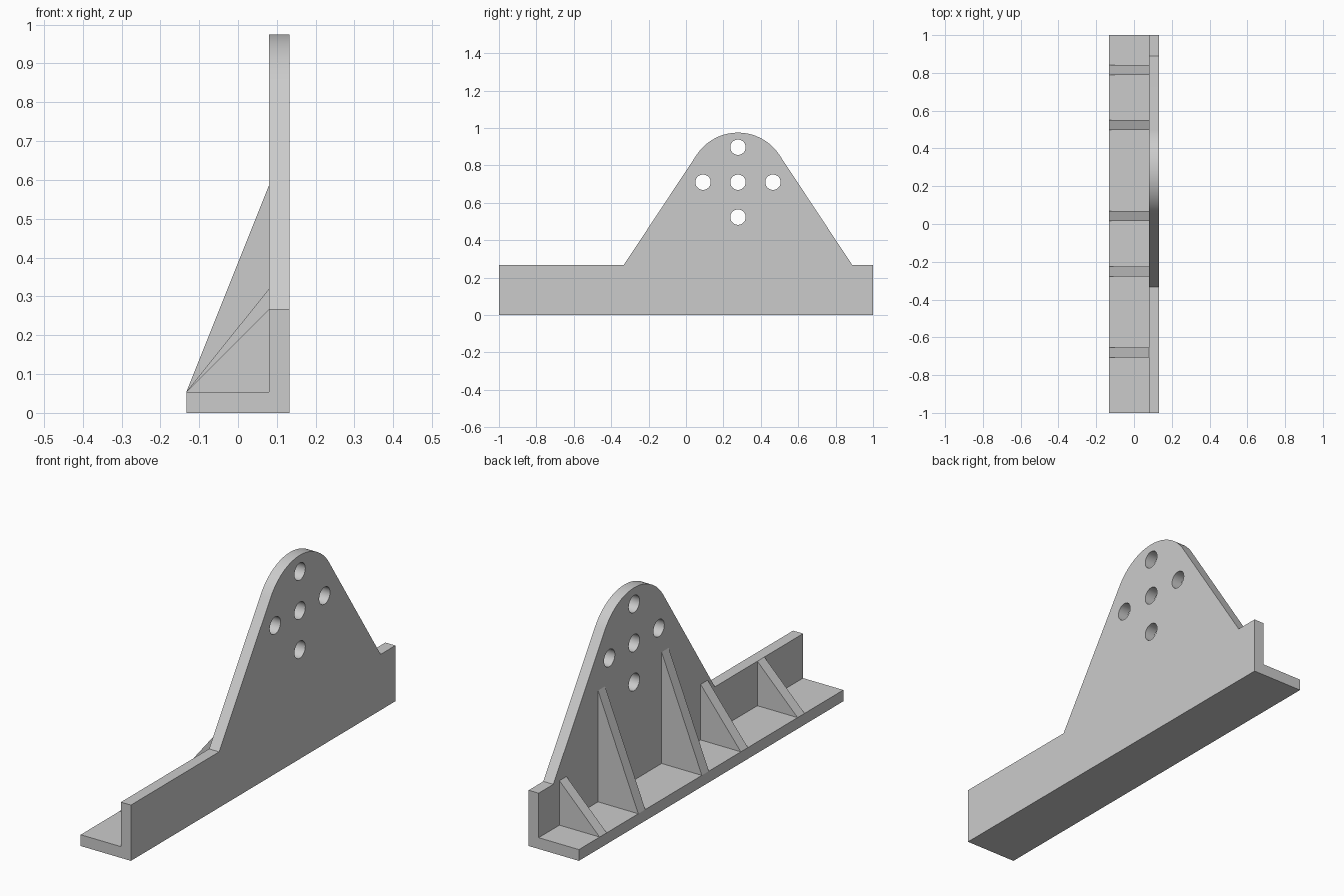
import bpy, bmesh, math
from mathutils import Vector

if "Cube" in bpy.data.objects:
    bpy.data.objects.remove(bpy.data.objects["Cube"], do_unlink=True)

GREY = (0.6, 0.6, 0.6, 1)
mat = bpy.data.materials.new("plain grey")
mat.use_nodes = True
mat.diffuse_color = GREY
mat.node_tree.nodes["Principled BSDF"].inputs["Base Color"].default_value = GREY

HALF_W, WALL_X, BASE_Z, WALL_Z = 0.133, 0.08, 0.054, 0.267
HUB_Y, HUB_Z, HUB_R, FOOT = 0.278, 0.71, 0.265, 0.611


def extrude(name, points, offset):
    """Prism from a closed planar outline and an extrusion vector."""
    bm = bmesh.new()
    face = bm.faces.new([bm.verts.new(p) for p in points])
    result = bmesh.ops.extrude_face_region(bm, geom=[face])
    verts = [g for g in result["geom"] if isinstance(g, bmesh.types.BMVert)]
    bmesh.ops.translate(bm, verts=verts, vec=Vector(offset))
    bmesh.ops.recalc_face_normals(bm, faces=bm.faces)
    mesh = bpy.data.meshes.new(name)
    bm.to_mesh(mesh)
    bm.free()
    obj = bpy.data.objects.new(name, mesh)
    bpy.context.collection.objects.link(obj)
    mesh.materials.append(mat)
    return obj


# Base flange
extrude("base_flange", [(-HALF_W, -1, 0), (WALL_X, -1, 0),
                        (WALL_X, -1, BASE_Z), (-HALF_W, -1, BASE_Z)], (0, 2, 0))

# Upright wall, its flanks tangent to the round head
reach = math.hypot(FOOT, HUB_Z - WALL_Z)
start = math.acos(HUB_R / reach) - math.atan2(HUB_Z - WALL_Z, FOOT)
steps = 40
outline = [(-1, 0), (1, 0), (1, WALL_Z), (HUB_Y + FOOT, WALL_Z)]
for i in range(steps + 1):
    a = start + (math.pi - 2 * start) * i / steps
    outline.append((HUB_Y + HUB_R * math.cos(a), HUB_Z + HUB_R * math.sin(a)))
outline += [(HUB_Y - FOOT, WALL_Z), (-1, WALL_Z)]
wall = extrude("upright_wall", [(WALL_X, y, z) for y, z in outline],
               (HALF_W - WALL_X, 0, 0))

# Five bolt holes in a cross
bpy.context.view_layer.objects.active = wall
for dy, dz in [(0, 0), (1, 0), (-1, 0), (0, 1), (0, -1)]:
    bpy.ops.mesh.primitive_cylinder_add(
        vertices=40, radius=0.041, depth=0.3, rotation=(0, math.pi / 2, 0),
        location=(0.1, HUB_Y + dy * 0.187, HUB_Z + dz * 0.187))
    cutter = bpy.context.object
    cutter.name = "hole_cutter"
    cutter.data.materials.append(mat)
    bpy.context.view_layer.objects.active = wall
    mod = wall.modifiers.new("bolt_hole", "BOOLEAN")
    mod.operation, mod.solver, mod.object = "DIFFERENCE", "EXACT", cutter
    bpy.ops.object.modifier_apply(modifier=mod.name)
    bpy.data.objects.remove(cutter, do_unlink=True)
bpy.ops.object.select_all(action="DESELECT")
wall.select_set(True)
bpy.ops.object.shade_smooth_by_angle(angle=math.radians(30))

# Triangular gussets: near-edge y and height
for y, top in [(-0.707, WALL_Z), (-0.278, 0.32), (0.017, 0.587),
               (0.498, 0.587), (0.79, WALL_Z)]:
    extrude("gusset_rib", [(-HALF_W, y, BASE_Z), (WALL_X, y, BASE_Z),
                           (WALL_X, y, top)], (0, 0.053, 0))
